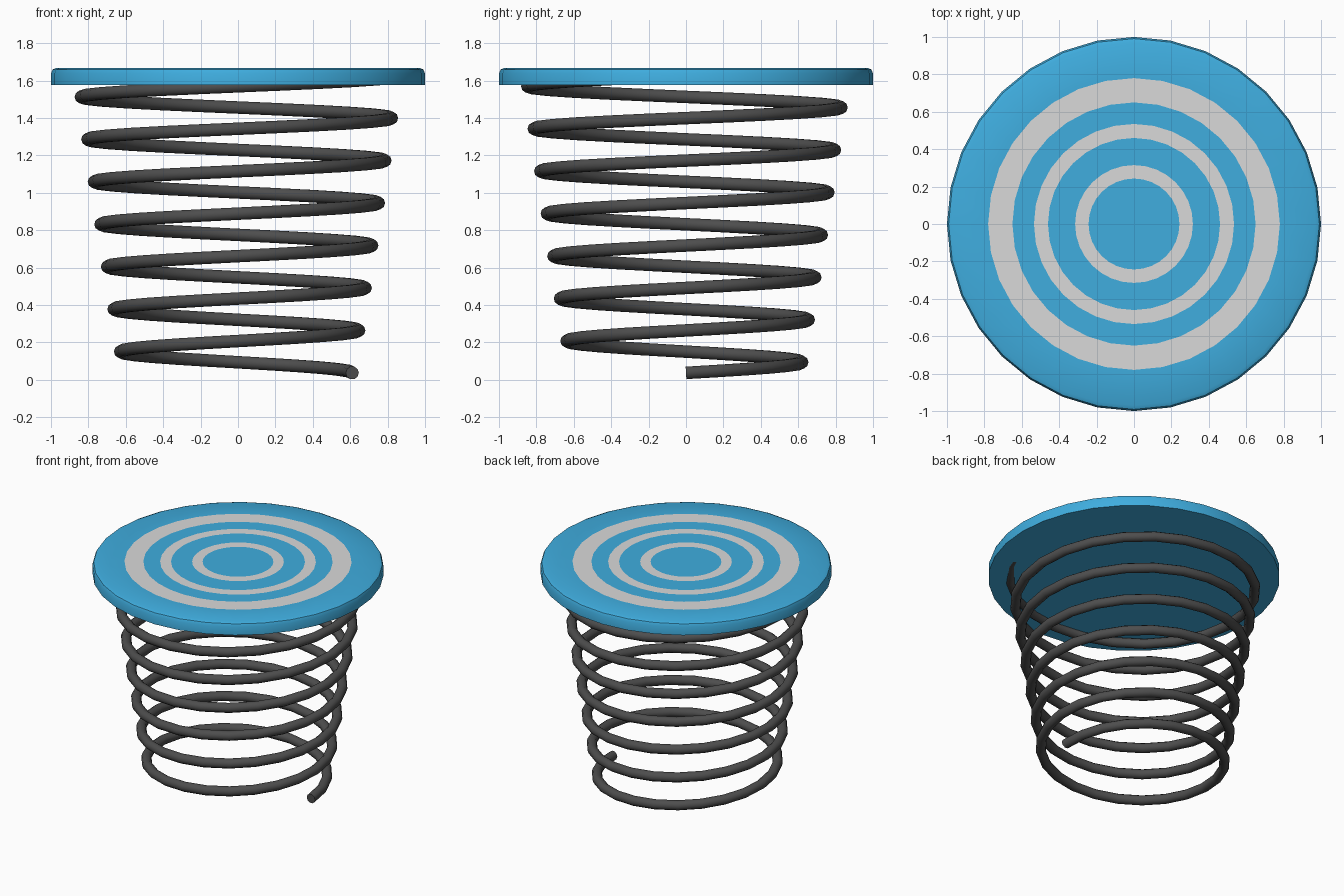
import bpy, bmesh, math
from mathutils import Vector

if "Cube" in bpy.data.objects:
    bpy.data.objects.remove(bpy.data.objects["Cube"])


def material(name, rgb):
    m = bpy.data.materials.new(name)
    m.diffuse_color = (*rgb, 1)
    m.use_nodes = True
    m.node_tree.nodes["Principled BSDF"].inputs["Base Color"].default_value = m.diffuse_color
    return m


blue = material("pad blue", (0.05, 0.42, 0.74))
grey = material("ring light grey", (0.70, 0.70, 0.70))
dark = material("spring dark grey", (0.075, 0.075, 0.075))


def skin(bm, rings):
    """Join closed vertex loops into a quad surface and cap both ends."""
    loops = [[bm.verts.new(p) for p in ring] for ring in rings]
    n = len(loops[0])
    for a, b in zip(loops, loops[1:]):
        for i in range(n):
            j = (i + 1) % n
            bm.faces.new((a[i], a[j], b[j], b[i]))
    bm.faces.new(loops[0][::-1])
    bm.faces.new(loops[-1])


def finish(name, bm, mats):
    bmesh.ops.recalc_face_normals(bm, faces=bm.faces)
    me = bpy.data.meshes.new(name)
    bm.to_mesh(me)
    bm.free()
    for m in mats:
        me.materials.append(m)
    ob = bpy.data.objects.new(name, me)
    bpy.context.collection.objects.link(ob)
    bpy.ops.object.select_all(action='DESELECT')
    ob.select_set(True)
    bpy.context.view_layer.objects.active = ob
    bpy.ops.object.shade_smooth_by_angle(angle=math.radians(40))


# Landing pad: lathed disc with rounded top edge and painted rings
BOTTOM, TOP, SIDES = 1.577, 1.668, 32
bands = [(0.65, 0.78), (0.46, 0.535), (0.243, 0.315)]
profile = [(1.0, BOTTOM), (1.0, TOP - 0.03), (0.991, TOP - 0.009), (0.97, TOP)]
for inner, outer in bands:
    profile += [(outer, TOP), (inner, TOP)]
bm = bmesh.new()
skin(bm, [[(r * math.cos(math.tau * i / SIDES), r * math.sin(math.tau * i / SIDES), z)
           for i in range(SIDES)] for r, z in profile])
for f in bm.faces:
    mid = sum(((v.co.xy.length) for v in f.verts)) / len(f.verts)
    flat_top = all(abs(v.co.z - TOP) < 1e-4 for v in f.verts)
    if flat_top and len(f.verts) == 4 and any(a < mid < b for a, b in bands):
        f.material_index = 1
finish("landing_pad", bm, [blue, grey])

# Coil spring: seven widening turns, the last one running into the pad
TURNS, STEPS, TUBE, TUBE_SIDES = 7, 24, 0.035, 10
rings = []
for k in range(TURNS * STEPS + 1):
    t = k / STEPS
    a = math.tau * t
    r = 0.611 + 0.035 * t
    out = Vector((math.cos(a), math.sin(a), 0))
    tangent = Vector((-math.sin(a) * math.tau * r, math.cos(a) * math.tau * r, 0.227)).normalized()
    up = out.cross(tangent)
    centre = out * r + Vector((0, 0, 0.037 + 0.227 * t))
    rings.append([centre + TUBE * (out * math.cos(math.tau * i / TUBE_SIDES)
                                   + up * math.sin(math.tau * i / TUBE_SIDES))
                  for i in range(TUBE_SIDES)])
bm = bmesh.new()
skin(bm, rings)
finish("coil_spring", bm, [dark])
